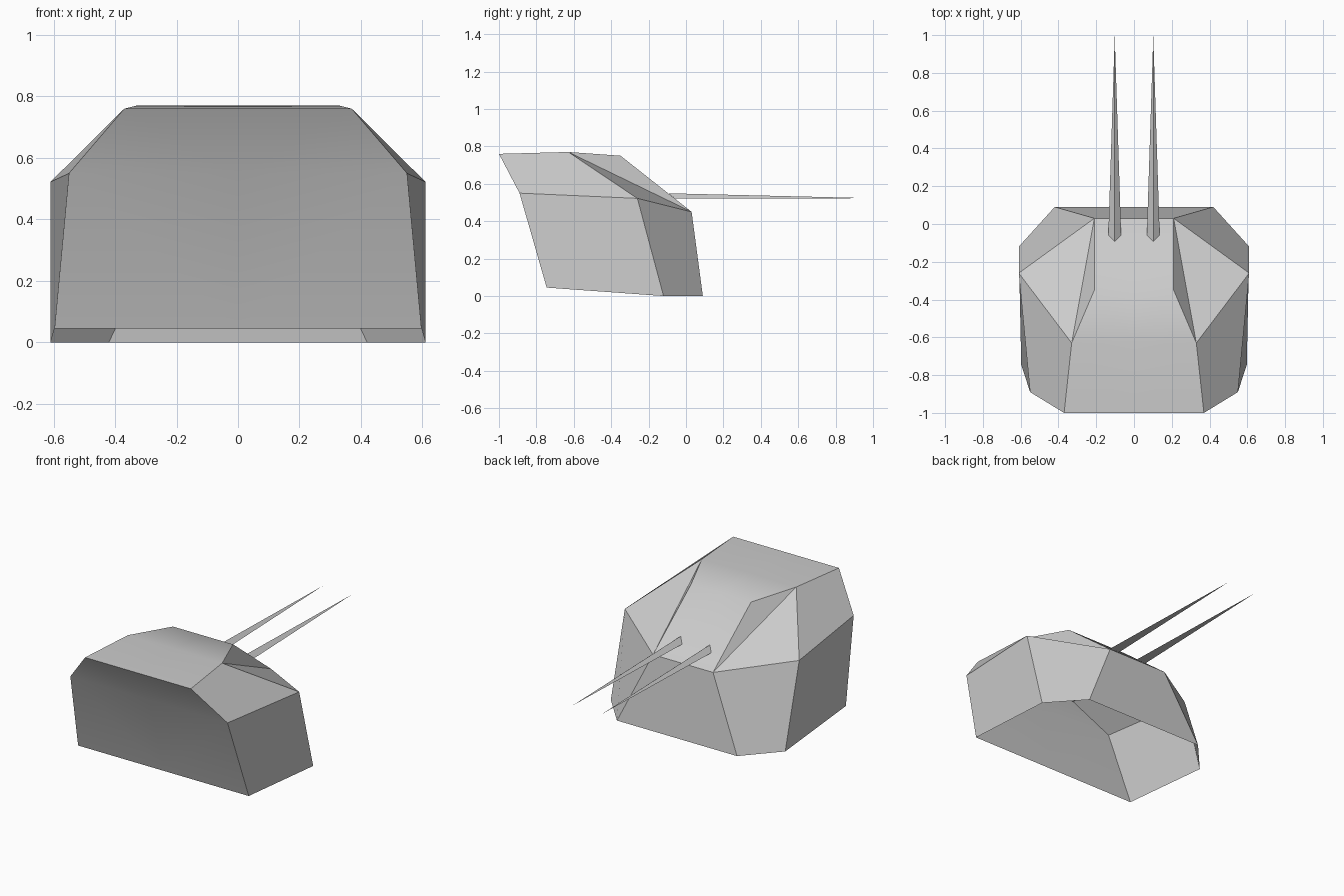
import bpy

if "Cube" in bpy.data.objects:
    bpy.data.objects.remove(bpy.data.objects["Cube"])

def make_object(name, verts, faces, smooth_angle=0.6):
    mesh = bpy.data.meshes.new(name)
    mesh.from_pydata(verts, [], faces)
    obj = bpy.data.objects.new(name, mesh)
    bpy.context.collection.objects.link(obj)
    # mirror across the centre plane
    mod = obj.modifiers.new("mirror", 'MIRROR')
    mod.use_clip = True
    bpy.ops.object.select_all(action='DESELECT')
    obj.select_set(True)
    bpy.context.view_layer.objects.active = obj
    bpy.ops.object.shade_smooth_by_angle(angle=smooth_angle)
    return obj

# Turret shell, right half: profile running from the front foot over the roof
# to the rear foot, then the two outermost side corners
profile = [
    (0.42, 0.09, 0.0),     # 0 front foot
    (0.21, 0.03, 0.45),    # 1 front plate top
    (0.21, -0.35, 0.75),   # 2 sloped plate top
    (0.33, -0.63, 0.77),   # 3 roof crest
    (0.37, -1.0, 0.76),    # 4 roof rear
    (0.55, -0.89, 0.55),   # 5 rear shoulder
    (0.597, -0.745, 0.045),  # 6 rear foot
]
n = len(profile)
side = [(0.61, -0.12, 0.0), (0.61, -0.26, 0.522)]
centre = [(0, y, z) for _, y, z in profile]
verts = profile + centre + side
foot, shoulder = 2 * n, 2 * n + 1

# Strips between the profile and the centre line
faces = [(i, i + 1, n + i + 1, n + i) for i in range(n - 1)]
# Side panels; the bottom stays open
faces += [
    (0, foot, shoulder, 1),
    (foot, 6, 5, shoulder),
    (shoulder, 5, 4, 3),
    (1, shoulder, 3),
    (1, 3, 2),
]
make_object("turret_shell", verts, faces)

# Gun barrels: tapering three-sided spikes starting on the sloped front plate
bx = 0.102
barrel_verts = [
    (bx, -0.093, 0.549),
    (bx - 0.034, -0.058, 0.52),
    (bx + 0.034, -0.058, 0.52),
    (bx, 0.995, 0.523),
]
make_object("gun_barrels", barrel_verts, [(0, 1, 3), (1, 2, 3), (2, 0, 3)])
